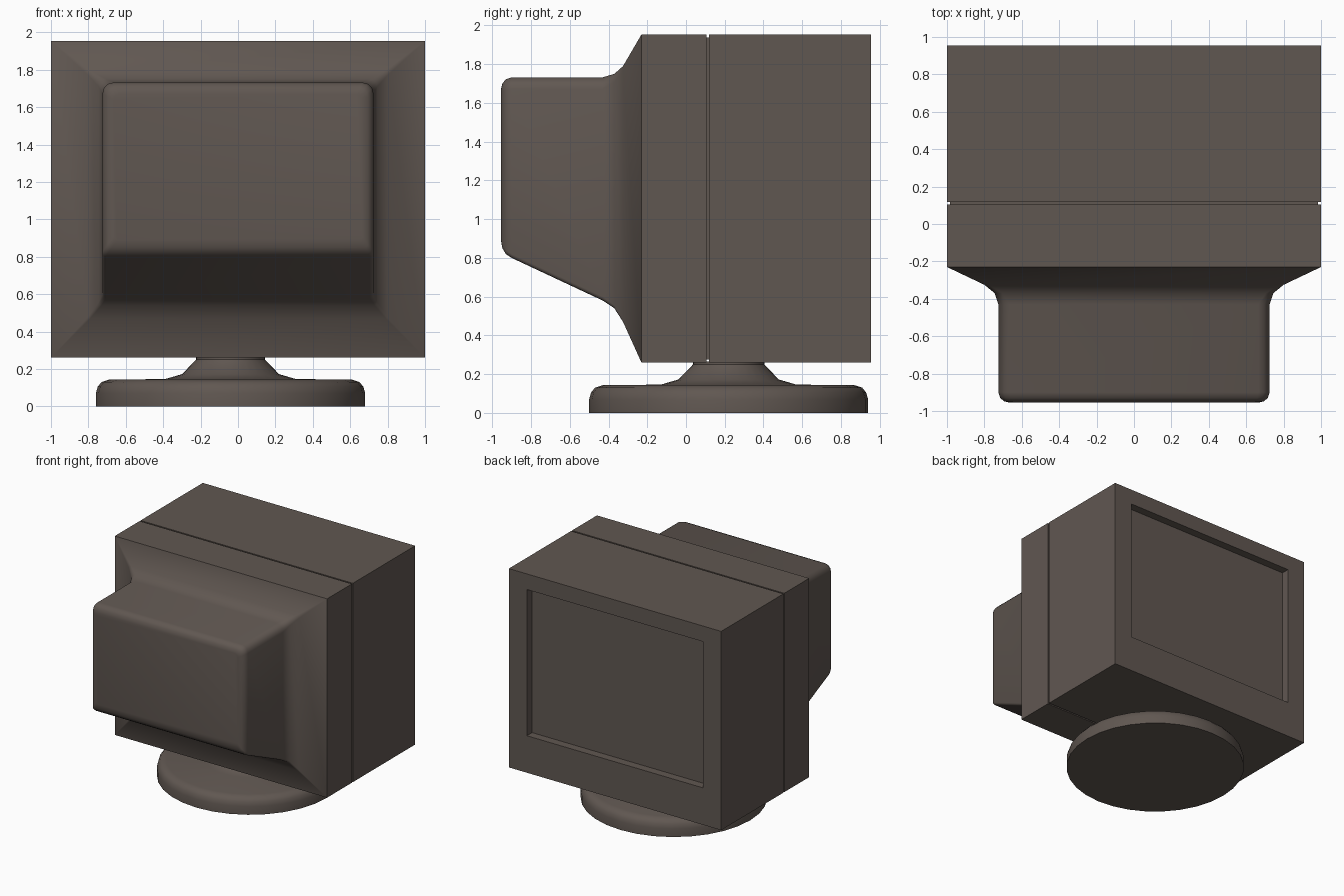
import bpy, bmesh, math

if "Cube" in bpy.data.objects:
    bpy.data.objects.remove(bpy.data.objects["Cube"])

mat = bpy.data.materials.new("dark warm grey plastic")
mat.diffuse_color = (0.118, 0.096, 0.083, 1)
mat.use_nodes = True
mat.node_tree.nodes["Principled BSDF"].inputs["Base Color"].default_value = mat.diffuse_color


def finish(name, bm, angle=35):
    bmesh.ops.remove_doubles(bm, verts=bm.verts, dist=0.0005)
    bmesh.ops.recalc_face_normals(bm, faces=bm.faces)
    me = bpy.data.meshes.new(name)
    bm.to_mesh(me)
    bm.free()
    me.materials.append(mat)
    ob = bpy.data.objects.new(name, me)
    bpy.context.collection.objects.link(ob)
    bpy.ops.object.select_all(action='DESELECT')
    ob.select_set(True)
    bpy.context.view_layer.objects.active = ob
    bpy.ops.object.shade_smooth_by_angle(angle=math.radians(angle))
    return ob


def ring(y, hw, zb, zt, r_top=0, r_bot=0, seg=3):
    """Rounded rectangle across the depth axis."""
    pts = []
    for k, (sx, sz) in enumerate([(1, 1), (-1, 1), (-1, -1), (1, -1)]):
        r = r_top if sz > 0 else r_bot
        cx, cz = sx * (hw - r), (zt - r) if sz > 0 else (zb + r)
        for i in range(seg + 1):
            a = math.pi / 2 * (k + i / seg)
            pts.append((cx + r * math.cos(a), y, cz + r * math.sin(a)))
    return pts


def loft(name, rings):
    bm = bmesh.new()
    rows = [[bm.verts.new(p) for p in ring(*r)] for r in rings]
    for a, b in zip(rows, rows[1:]):
        n = len(a)
        for i in range(n):
            j = (i + 1) % n
            bm.faces.new((a[i], a[j], b[j], b[i]))
    bm.faces.new(rows[0])
    bm.faces.new(rows[-1])
    return finish(name, bm)


ZB, ZT = 0.26, 1.953

# Screen-side housing with the recessed screen opening
loft("front_housing_and_screen", [
    (0.118, 1, ZB, ZT),
    (0.955, 1, ZB, ZT),
    (0.955, 0.83, 0.575, 1.82),
    (0.885, 0.83, 0.575, 1.82),
])

# Rear shell: seam groove, straight band, flare and tube hump
g = 0.015
loft("rear_shell", [
    (0.119, 1 - g, ZB + g, ZT - g),
    (0.105, 1 - g, ZB + g, ZT - g),
    (0.105, 1, ZB, ZT),
    (-0.23, 1, ZB, ZT),
    (-0.325, 0.80, 0.47, 1.79, 0.02, 0.01),
    (-0.37, 0.745, 0.54, 1.75, 0.04, 0.015),
    (-0.43, 0.725, 0.58, 1.732, 0.06, 0.02),
    (-0.90, 0.725, 0.80, 1.732, 0.06, 0.02),
    (-0.93, 0.715, 0.82, 1.722, 0.055, 0.02),
    (-0.948, 0.695, 0.85, 1.70, 0.045, 0.02),
    (-0.955, 0.665, 0.89, 1.67, 0.03, 0.02),
])

# Swivel stand: round foot and neck, turned from one profile
profile = [(0, 0), (0.72, 0), (0.72, 0.07), (0.71, 0.105), (0.69, 0.13),
           (0.65, 0.143), (0.35, 0.146), (0.26, 0.172), (0.19, 0.243),
           (0.185, 0.25), (0.185, 0.265), (0, 0.265)]
bm = bmesh.new()
vs = [bm.verts.new((r - 0.04, 0.22, z)) for r, z in profile]
es = [bm.edges.new(p) for p in zip(vs, vs[1:])]
bmesh.ops.spin(bm, geom=vs + es, cent=(-0.04, 0.22, 0), axis=(0, 0, 1),
               angle=2 * math.pi, steps=32, use_duplicate=False)
finish("swivel_stand", bm)
